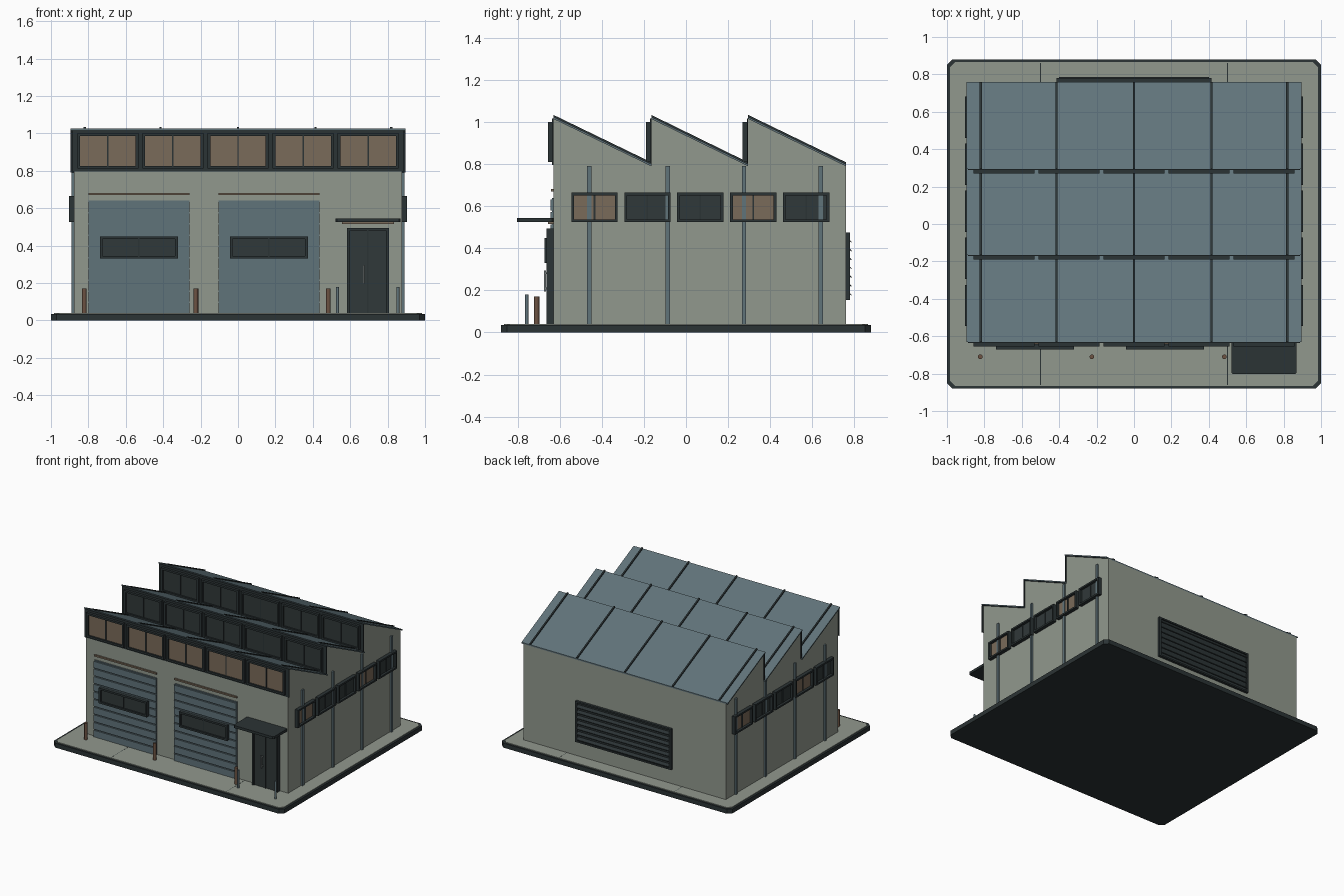
import bpy, bmesh, math
from mathutils import Matrix, Vector

if "Cube" in bpy.data.objects:
    bpy.data.objects.remove(bpy.data.objects["Cube"])


def mat(name, r, g, b):
    m = bpy.data.materials.new(name)
    m.diffuse_color = (r, g, b, 1)
    m.use_nodes = True
    m.node_tree.nodes["Principled BSDF"].inputs["Base Color"].default_value = m.diffuse_color
    return m


WALL = mat("concrete wall", 0.285, 0.315, 0.27)
BLUE = mat("blue grey metal", 0.118, 0.172, 0.195)
DARK = mat("dark frame", 0.024, 0.033, 0.035)
GLASS = mat("dark glass", 0.03, 0.04, 0.041)
WARM = mat("warm glass", 0.195, 0.145, 0.10)
RUST = mat("rust brown", 0.15, 0.085, 0.055)
STEEL = mat("handle steel", 0.20, 0.23, 0.23)


def finish(name, bm, m):
    bmesh.ops.recalc_face_normals(bm, faces=bm.faces)
    me = bpy.data.meshes.new(name)
    bm.to_mesh(me)
    bm.free()
    me.materials.append(m)
    ob = bpy.data.objects.new(name, me)
    bpy.context.collection.objects.link(ob)
    return ob


def boxes(name, m, items, T=Matrix()):
    """Boxes given as (x0, x1, y0, y1, z0, z1), joined in one object."""
    bm = bmesh.new()
    for x0, x1, y0, y1, z0, z1 in items:
        c = Vector((x0 + x1, y0 + y1, z0 + z1)) / 2
        S = Matrix.Diagonal((x1 - x0, y1 - y0, z1 - z0, 1))
        bmesh.ops.create_cube(bm, size=1, matrix=T @ Matrix.Translation(c) @ S)
    return finish(name, bm, m)


def prism(name, m, pts, to3d, vec):
    bm = bmesh.new()
    f = bm.faces.new([bm.verts.new(to3d(*p)) for p in pts])
    r = bmesh.ops.extrude_face_region(bm, geom=[f])
    bmesh.ops.translate(bm, vec=vec, verts=[v for v in r["geom"] if isinstance(v, bmesh.types.BMVert)])
    return finish(name, bm, m)


def post(name, m, x, y, r, z0, z1):
    bm = bmesh.new()
    bmesh.ops.create_cone(bm, cap_ends=True, segments=12, radius1=r, radius2=r, depth=z1 - z0,
                          matrix=Matrix.Translation((x, y, (z0 + z1) / 2)))
    ob = finish(name, bm, m)
    for p in ob.data.polygons:
        p.use_smooth = abs(p.normal.z) < 0.5


def window(name, T, w, h, depth, bar, glass, glass_d=0.008):
    """Two-pane framed window facing local -y, wall at local y = 0."""
    a, b = w / 2, h / 2
    boxes(name + "_frame", DARK, [
        (-a, a, -depth, 0, b - bar, b), (-a, a, -depth, 0, -b, -b + bar),
        (-a, -a + bar, -depth, 0, -b + bar, b - bar), (a - bar, a, -depth, 0, -b + bar, b - bar),
        (-0.004, 0.004, -glass_d - 0.005, 0, -b + bar, b - bar)], T)
    boxes(name + "_panes", glass, [
        (-a + bar, -0.004, -glass_d, 0, -b + bar, b - bar),
        (0.004, a - bar, -glass_d, 0, -b + bar, b - bar)], T)


# Base slab with cut corners and a paved top
def octagon(x, y, c):
    return [(-x + c, -y), (x - c, -y), (x, -y + c), (x, y - c),
            (x - c, y), (-x + c, y), (-x, y - c), (-x, -y + c)]


prism("base_slab", DARK, octagon(1, 0.88, 0.03), lambda x, y: (x, y, 0), (0, 0, 0.035))
prism("paving", WALL, octagon(0.985, 0.865, 0.027), lambda x, y: (x, y, 0.034), (0, 0, 0.006))
boxes("paving_joints", DARK, [(x - .0015, x + .0015, y0, y1, 0.039, 0.0405)
                              for x in (-0.5, 0.5) for y0, y1 in ((-0.86, -0.63), (0.76, 0.86))])

# Hall body with saw-tooth top
TEETH = [(-0.63, -0.165), (-0.165, 0.295), (0.295, 0.76)]
profile = [(-0.63, 0.038), (0.76, 0.038)]
for y0, y1 in reversed(TEETH):
    profile += [(y1, 0.79), (y0, 1.015)]
prism("hall_body", WALL, profile, lambda y, z: (-0.877, y, z), (1.754, 0, 0))

# Roof sheets, seam ribs and saw-tooth glazing
for i, (y0, y1) in enumerate(TEETH):
    def strip(name, m, x0, x1, lo, hi):
        prism(name, m, [(y0, 1.015 + lo), (y1, 0.79 + lo), (y1, 0.79 + hi), (y0, 1.015 + hi)],
              lambda y, z: (x0, y, z), (x1 - x0, 0, 0))
    strip(f"roof_sheet_{i}", BLUE, -0.895, 0.895, 0, 0.01)
    for k, x in enumerate((-0.82, -0.415, 0, 0.415, 0.82)):
        strip(f"roof_rib_{i}_{k}", DARK, x - 0.006, x + 0.006, 0.008, 0.019)
    boxes(f"glazing_panel_{i}", DARK, [(-0.888, 0.888, y0 - 0.006, y0, 0.795, 1.018)])
    for k in range(5):
        T = Matrix.Translation(((k - 2) * 0.348, y0 - 0.005, 0.906))
        window(f"roof_window_{i}_{k}", T, 0.326, 0.19, 0.021, 0.015, WARM if i == 0 else GLASS)

# Side windows and wall posts
for side, s in (("right", 1), ("left", -1)):
    for k in range(5):
        y = (k - 2) * 0.2515 + 0.068
        lit = k in ((0, 3) if s > 0 else (1, 4))
        T = Matrix.Translation((s * 0.877, y, 0.595)) @ Matrix.Rotation(s * math.pi / 2, 4, "Z")
        window(f"{side}_window_{k}", T, 0.22, 0.14, 0.027, 0.013, WARM if lit else GLASS)
    a, b = sorted((s * 0.875, s * 0.89))
    boxes(f"{side}_wall_posts", BLUE, [(a, b, y - 0.01, y + 0.01, 0.04, 0.79)
                                       for y in (-0.46, -0.087, 0.275, 0.64)])

# Roller doors with slats, window band and lintel strip
for i, x in enumerate((-0.53, 0.165)):
    boxes(f"roller_door_{i}", BLUE, [(x - 0.27, x + 0.27, -0.637, -0.625, 0.04, 0.64)])
    boxes(f"roller_slats_{i}", BLUE, [(x - 0.27, x + 0.27, -0.645, -0.636, 0.04 + 0.06 * k, 0.092 + 0.06 * k)
                                      for k in range(10)])
    window(f"roller_window_{i}", Matrix.Translation((x, -0.64, 0.39)), 0.416, 0.12, 0.032, 0.014, GLASS, 0.02)
    boxes(f"door_lintel_{i}", WARM, [(x - 0.27, x + 0.27, -0.642, -0.628, 0.67, 0.682)])

# Entrance door with canopy
boxes("entrance_frame", DARK, [(0.583, 0.598, -0.662, -0.625, 0.04, 0.495),
                               (0.792, 0.807, -0.662, -0.625, 0.04, 0.495),
                               (0.598, 0.792, -0.662, -0.625, 0.48, 0.495),
                               (0.691, 0.699, -0.655, -0.625, 0.04, 0.48)])
boxes("entrance_leaves", GLASS, [(0.598, 0.691, -0.65, -0.625, 0.04, 0.48),
                                 (0.699, 0.792, -0.65, -0.625, 0.04, 0.48)])
boxes("entrance_handle", STEEL, [(0.668, 0.676, -0.674, -0.666, 0.195, 0.295),
                                 (0.669, 0.675, -0.668, -0.648, 0.205, 0.213),
                                 (0.669, 0.675, -0.668, -0.648, 0.277, 0.285)])
prism("canopy", DARK, [(x + 0.695, y - 0.715) for x, y in octagon(0.175, 0.088, 0.01)],
      lambda x, y: (x, y, 0.525), (0, 0, 0.02))
boxes("canopy_light", WARM, [(0.555, 0.835, -0.655, -0.628, 0.515, 0.526)])

# Bollards and entrance posts
for i, x in enumerate((-0.822, -0.225, 0.483)):
    post(f"bollard_{i}", RUST, x, -0.71, 0.0125, 0.038, 0.17)
for i, x in enumerate((0.532, 0.855)):
    post(f"entrance_post_{i}", BLUE, x, -0.757, 0.008, 0.038, 0.18)

# Rear louvre
boxes("louvre_frame", DARK, [(-0.415, 0.415, 0.755, 0.77, 0.155, 0.475),
                             (-0.415, -0.4, 0.77, 0.78, 0.155, 0.475), (0.4, 0.415, 0.77, 0.78, 0.155, 0.475),
                             (-0.4, 0.4, 0.77, 0.78, 0.155, 0.167), (-0.4, 0.4, 0.77, 0.78, 0.463, 0.475)])
for k in range(7):
    z = 0.18 + 0.042 * k
    prism(f"louvre_slat_{k}", DARK, [(0.768, z + 0.018), (0.787, z), (0.787, z - 0.006), (0.768, z + 0.01)],
          lambda y, z: (-0.4, y, z), (0.8, 0, 0))
